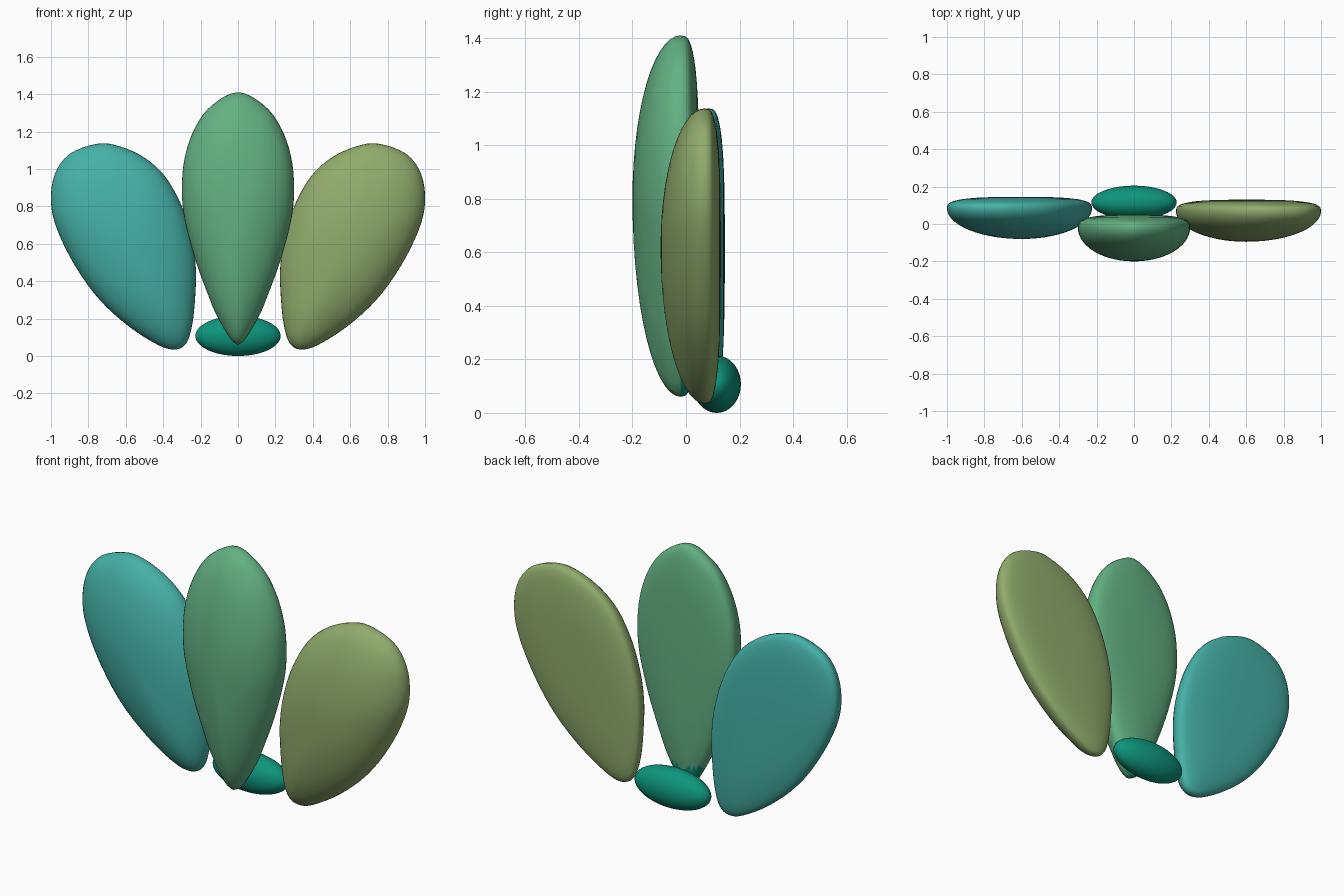
import bpy
import bmesh
import math
from mathutils import Vector

default_cube = bpy.data.objects.get("Cube")
if default_cube:
    bpy.data.objects.remove(default_cube, do_unlink=True)


def make_material(name, red, green, blue):
    material = bpy.data.materials.new(name)
    material.use_nodes = True
    color = (red, green, blue, 1)
    material.diffuse_color = color
    shader = material.node_tree.nodes["Principled BSDF"]
    shader.inputs["Base Color"].default_value = color
    return material


turquoise = make_material("turquoise", .06, .44, .39)
leaf_green = make_material("leaf green", .125, .44, .225)
olive_green = make_material("olive green", .28, .41, .15)
deep_teal = make_material("deep teal", .004, .3, .2)


def smooth_loop(points, steps=4):
    """Closed Catmull-Rom curve through the outline points."""
    points = [Vector(point) for point in points]
    count = len(points)
    loop = []
    for i in range(count):
        before, start = points[i - 1], points[i]
        end, after = points[(i + 1) % count], points[(i + 2) % count]
        for step in range(steps):
            t = step / steps
            bend = 2 * before - 5 * start + 4 * end - after
            twist = 3 * start - before - 3 * end + after
            loop.append(start + (end - before) * t / 2
                        + bend * t ** 2 / 2 + twist * t ** 3 / 2)
    return loop


def build_petal(name, outline, center, rim_y, front_depth, back_depth, materials, base_height=0):
    """Domed front and flatter back, both growing from one outline."""
    center = Vector(center)
    bm = bmesh.new()
    rings = 14

    def make_ring(radius, y):
        ring = []
        for point in outline:
            spot = center + (point - center) * radius
            ring.append(bm.verts.new((spot.x, y, spot.y)))
        return ring

    rim = make_ring(1, rim_y)
    for depth, power in ((-front_depth, 2), (back_depth, 3)):
        previous = rim
        for k in range(1, rings):
            radius = math.cos(k / rings * math.pi / 2)
            height = (1 - radius ** power) ** (1 / power)
            ring = make_ring(radius, rim_y + depth * height)
            for i in range(len(ring)):
                bm.faces.new((previous[i - 1], previous[i], ring[i], ring[i - 1]))
            previous = ring
        pole = bm.verts.new((center.x, rim_y + depth, center.y))
        for i in range(len(previous)):
            bm.faces.new((previous[i - 1], previous[i], pole))
    bmesh.ops.recalc_face_normals(bm, faces=bm.faces)

    # The foot of the back takes the second colour
    for face in bm.faces:
        face.smooth = True
        middle = face.calc_center_median()
        if middle.y > rim_y and middle.z < base_height:
            face.material_index = 1
    mesh = bpy.data.meshes.new(name)
    bm.to_mesh(mesh)
    bm.free()
    for material in materials:
        mesh.materials.append(material)
    petal = bpy.data.objects.new(name, mesh)
    bpy.context.collection.objects.link(petal)
    return petal


# Middle petal: half outline mirrored across the centre line
half = [(.1, .19), (.165, .34), (.23, .52), (.285, .73), (.3, .89),
        (.285, 1.06), (.23, 1.22), (.14, 1.34)]
middle_outline = smooth_loop([(0, .06)] + half + [(0, 1.41)]
                             + [(-x, z) for x, z in reversed(half)])
build_petal("middle_petal", middle_outline, (0, .8), -.02, .18, .07,
            [leaf_green, deep_teal], base_height=.2)

# Side petals: one leaning outline, mirrored for the right side
side = [(.33, .035), (.42, .055), (.58, .155), (.74, .3), (.87, .48),
        (.965, .67), (1, .82), (.98, .97), (.9, 1.08), (.75, 1.135),
        (.63, 1.12), (.5, 1.06), (.39, .96), (.3, .8), (.245, .62),
        (.225, .46), (.23, .3), (.245, .165), (.275, .07)]
for name, sign, rim_y, material in (("left_petal", 1, .07, olive_green),
                                    ("right_petal", -1, .085, turquoise)):
    outline = smooth_loop([(sign * x, z) for x, z in side])
    build_petal(name, outline, (sign * .6, .62), rim_y, .165, .06, [material])

# Flattened bead behind the foot of the middle petal
bpy.ops.mesh.primitive_uv_sphere_add(segments=48, ring_count=24, radius=1,
                                     location=(0, .115, .107))
bead = bpy.context.object
bead.name = "base_bead"
bead.scale = (.228, .09, .107)
bead.data.materials.append(deep_teal)
bpy.ops.object.shade_smooth()
